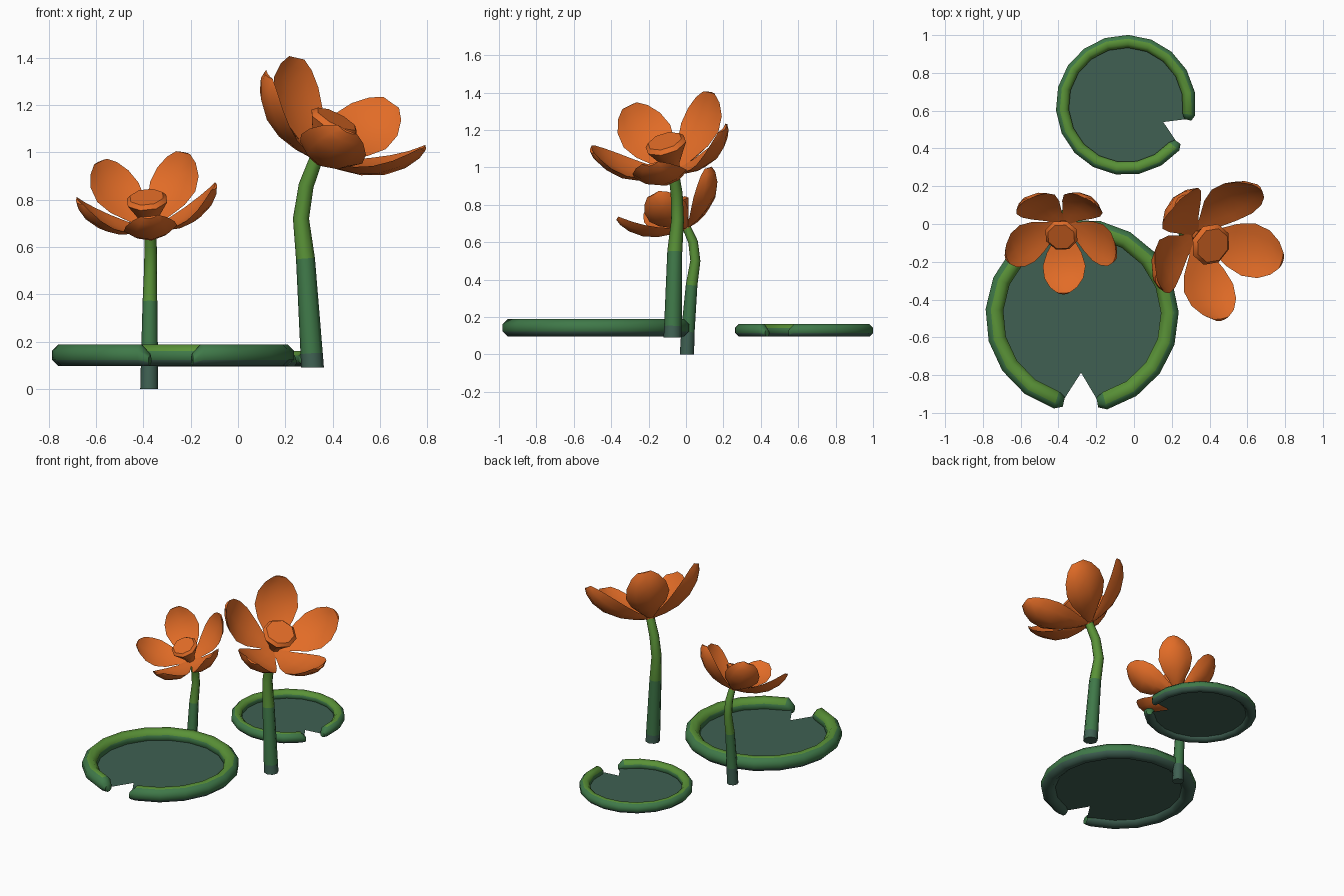
import bpy, bmesh, math
from mathutils import Vector, Matrix

if "Cube" in bpy.data.objects:
    bpy.data.objects.remove(bpy.data.objects["Cube"])


def material(name, rgb):
    m = bpy.data.materials.new(name)
    m.diffuse_color = (*rgb, 1)
    m.use_nodes = True
    m.node_tree.nodes["Principled BSDF"].inputs["Base Color"].default_value = m.diffuse_color
    return m


TEAL = material("deep teal green", (0.050, 0.118, 0.085))
MID = material("mid green", (0.050, 0.190, 0.066))
LIGHT = material("leaf green", (0.100, 0.285, 0.038))
ORANGE = material("orange", (0.760, 0.150, 0.020))


def finish(name, bm, mats, angle=40):
    bmesh.ops.recalc_face_normals(bm, faces=bm.faces)
    me = bpy.data.meshes.new(name)
    bm.to_mesh(me)
    bm.free()
    for m in mats:
        me.materials.append(m)
    ob = bpy.data.objects.new(name, me)
    bpy.context.collection.objects.link(ob)
    bpy.ops.object.select_all(action='DESELECT')
    ob.select_set(True)
    bpy.context.view_layer.objects.active = ob
    bpy.ops.object.shade_smooth_by_angle(angle=math.radians(angle))
    return ob


def loft(bm, rings, colour=None):
    """Skin closed rings of points; colour(ring index, side index) picks the slot."""
    vs = [[bm.verts.new(p) for p in r] for r in rings]
    n = len(vs[0])
    for i in range(len(vs) - 1):
        for j in range(n):
            k = (j + 1) % n
            f = bm.faces.new((vs[i][j], vs[i][k], vs[i + 1][k], vs[i + 1][j]))
            if colour:
                f.material_index = colour(i, j)
    for i, end in ((0, vs[0]), (len(vs) - 2, vs[-1])):
        f = bm.faces.new(end)
        if colour:
            f.material_index = colour(i, 0)


def pad(name, cx, cy, z0, s, notch):
    """Lily pad: octagonal rim tube with a notch, plus a flat notched disc."""
    R, r, half, seg = 0.465, 0.048, 11, 17
    angs = [half, half + 5]
    angs += [half + 5 + (350 - 2 * half) * i / seg for i in range(1, seg)]
    angs += [355 - half, 360 - half]
    rings = []
    for i, a in enumerate(angs):
        t = math.radians(a + notch)
        k = 0.55 if i in (0, len(angs) - 1) else 1
        ring = []
        for j in range(8):
            b = math.radians(22.5 + 45 * j)
            d = s * (R + k * r * 1.06 * math.cos(b))
            ring.append((cx + d * math.cos(t), cy + d * math.sin(t),
                         z0 + s * r * k * (0.924 + math.sin(b) * 1.04)))
        rings.append(ring)
    # sides: 0 outer-up, 1 top, 2 inner-up, 3 inner, 4-6 underside, 7 outer
    side = [1, 2, 2, 1, 0, 0, 0, 1]
    last = len(angs) - 2
    bm = bmesh.new()
    loft(bm, rings, lambda i, j: min(1, side[j]) if i in (0, last) else side[j])
    finish(name + "_rim", bm, [TEAL, MID, LIGHT], 50)

    bm = bmesh.new()
    z = z0 + 0.026 * s
    mid = bm.verts.new((cx, cy, z))
    loop = []
    for i, a in enumerate(angs):
        t = math.radians(a + notch)
        d = s * R * (0.97 if 0 < i < len(angs) - 1 else 0.96)
        loop.append(bm.verts.new((cx + d * math.cos(t), cy + d * math.sin(t), z)))
    t = math.radians(notch)
    loop.append(bm.verts.new((cx + s * 0.30 * math.cos(t), cy + s * 0.30 * math.sin(t), z)))
    for i in range(len(loop)):
        bm.faces.new((mid, loop[i], loop[(i + 1) % len(loop)]))
    finish(name + "_disc", bm, [TEAL])


def stem(name, pts):
    """Bent eight-sided stem; pts are (x, y, z, radius, colour slot above)."""
    P = [Vector(p[:3]) for p in pts]
    rings = []
    for i, p in enumerate(P):
        d = P[min(i + 1, len(P) - 1)] - P[max(i - 1, 0)]
        if i == 0:
            d = Vector((0, 0, 1))
        q = Vector((0, 0, 1)).rotation_difference(d)
        rings.append([p + q @ Vector((pts[i][3] * math.cos(math.pi * j / 4),
                                      pts[i][3] * math.sin(math.pi * j / 4), 0))
                      for j in range(8)])
    bm = bmesh.new()
    loft(bm, rings, lambda i, j: pts[i][4])
    finish(name, bm, [TEAL, MID, LIGHT], 50)


# petal stations: distance out, height, half width, half thickness
PETAL = [(0.01, -0.005, 0.025, 0.012), (0.10, 0.015, 0.065, 0.016),
         (0.19, 0.05, 0.118, 0.019), (0.27, 0.10, 0.145, 0.019),
         (0.335, 0.165, 0.132, 0.016), (0.373, 0.225, 0.092, 0.012),
         (0.388, 0.262, 0.045, 0.007)]


def flower(name, base, axis, first, s):
    """Five cupped petals and a flared eight-sided centre on a tilted axis."""
    w = Vector(axis).normalized()
    u = Vector(first)
    u = (u - w * u.dot(w)).normalized()
    v = w.cross(u)
    frame = Matrix((u, v, w)).transposed().to_4x4()
    M = Matrix.Translation(base) @ frame @ Matrix.Scale(s, 4)
    spread = [-1, -0.6, 0, 0.6]
    section = [(x, -1) for x in spread] + [(-x, 1) for x in spread]
    for n in range(5):
        T = M @ Matrix.Rotation(math.radians(72 * n), 4, 'Z')
        rings = []
        for i, (r, h, wd, th) in enumerate(PETAL):
            a, b = PETAL[max(i - 1, 0)], PETAL[min(i + 1, len(PETAL) - 1)]
            d = Vector((b[0] - a[0], b[1] - a[1])).normalized()
            ring = []
            for x, sgn in section:
                off = 0.30 * wd * (x * x - 0.35) + sgn * th * (1 - 0.8 * x * x)
                if abs(x) == 1:
                    off = 0.30 * wd * 0.65
                ring.append(T @ Vector((r - d.y * off, x * wd, h + d.x * off)))
            rings.append(ring)
        bm = bmesh.new()
        loft(bm, rings)
        bmesh.ops.remove_doubles(bm, verts=bm.verts, dist=1e-5)
        finish(f"{name}_petal_{n + 1}", bm, [ORANGE], 60)
    # flared centre
    bm = bmesh.new()
    prof = [(0.03, -0.02), (0.045, 0.04), (0.085, 0.11), (0.115, 0.16), (0.095, 0.182)]
    loft(bm, [[M @ Vector((r * math.cos(math.pi * (j + .5) / 4),
                           r * math.sin(math.pi * (j + .5) / 4), h)) for j in range(8)]
              for r, h in prof])
    finish(name + "_centre", bm, [ORANGE], 40)


# floating pads
pad("large_pad", -0.275, -0.487, 0.098, 1.0, -91)
pad("small_pad", -0.043, 0.63, 0.096, 0.725, -24.5)

# stems
stem("tall_stem", [(0.315, -0.072, 0.09, 0.048, 0), (0.311, -0.070, 0.15, 0.047, 1),
                   (0.285, -0.060, 0.55, 0.040, 2), (0.266, -0.045, 0.72, 0.034, 2),
                   (0.288, -0.050, 0.86, 0.032, 2), (0.335, -0.068, 0.985, 0.028, 2)])
stem("short_stem", [(-0.375, 0.005, 0, 0.038, 0), (-0.374, 0.010, 0.12, 0.036, 1),
                    (-0.372, 0.030, 0.37, 0.031, 2), (-0.370, 0.050, 0.50, 0.027, 2),
                    (-0.369, 0.038, 0.60, 0.026, 2), (-0.371, 0.000, 0.685, 0.022, 2)])

# blossoms
flower("tall_flower", (0.335, -0.066, 0.985), (0.448, -0.262, 0.855), (0.01, -0.39, -0.12), 1.0)
flower("short_flower", (-0.373, -0.002, 0.685), (-0.09, -0.46, 0.88), (0.02, -0.266, -0.156), 0.785)
